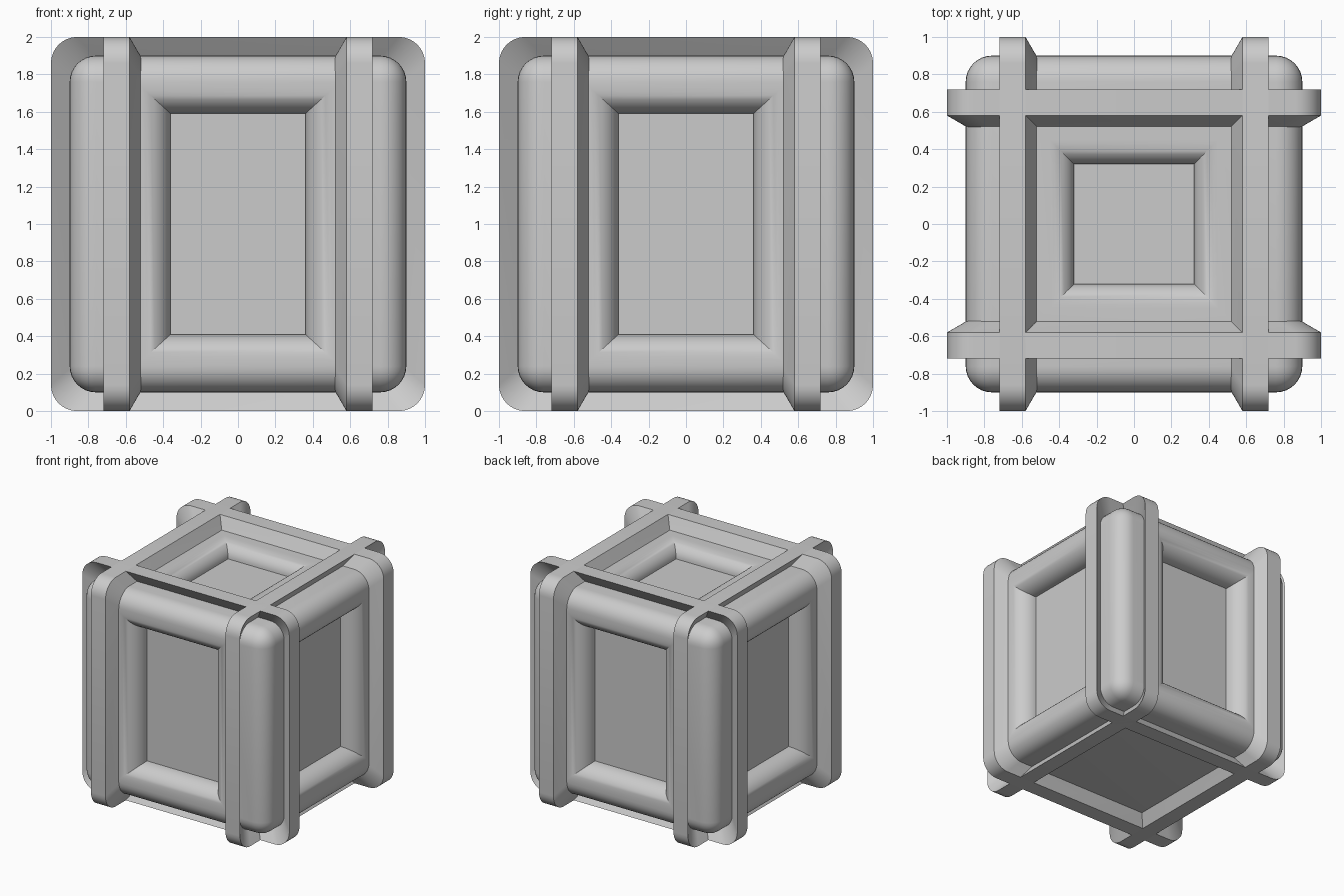
import bpy, bmesh
from math import sin, cos, pi, radians
from mathutils import Vector

if "Cube" in bpy.data.objects:
    bpy.data.objects.remove(bpy.data.objects["Cube"])

CENTRE_Z = 1.0


def finish(name, bm, angle=30):
    bmesh.ops.recalc_face_normals(bm, faces=bm.faces[:])
    mesh = bpy.data.meshes.new(name)
    bm.to_mesh(mesh)
    bm.free()
    obj = bpy.data.objects.new(name, mesh)
    obj.location.z = CENTRE_Z
    bpy.context.collection.objects.link(obj)
    bpy.ops.object.select_all(action='DESELECT')
    obj.select_set(True)
    bpy.context.view_layer.objects.active = obj
    bpy.ops.object.shade_smooth_by_angle(angle=radians(angle))
    return obj


def recess(bm, face, half, roll, depth, steps=10):
    """Replace a flat face by a rounded lip running down to a sunken panel."""
    normal = face.normal.copy()
    loop = list(face.verts)
    signs = [Vector([1 if c > 0 else -1 for c in v.co]) for v in loop]
    level = abs(face.calc_center_median().dot(normal))
    axis = max(range(3), key=lambda i: abs(normal[i]))
    bm.faces.remove(face)
    for k in range(steps + 1):
        t = k / steps * pi / 2
        size = half + roll * (1 - sin(t))
        size[axis] = level - depth * (1 - cos(t))
        new = [bm.verts.new([s[i] * size[i] for i in range(3)]) for s in signs]
        for i in range(4):
            j = (i + 1) % 4
            bm.faces.new((loop[i], loop[j], new[j], new[i]))
        loop = new
    bm.faces.new(loop)


# Rounded body with sunken panels on the four sides and the top
bm = bmesh.new()
bmesh.ops.create_cube(bm, size=1.8)
bmesh.ops.bevel(bm, geom=bm.edges[:], offset=0.14, segments=8,
                profile=0.5, affect='EDGES')
bm.normal_update()
big = [f for f in bm.faces if f.calc_area() > 1]
for f in big:
    if f.normal.z < -0.5:
        continue
    if f.normal.z > 0.5:
        recess(bm, f, Vector((0.32, 0.32, 0)), Vector((0.13, 0.13, 0)), 0.12)
    else:
        recess(bm, f, Vector((0.36, 0.36, 0.59)),
               Vector((0.155, 0.155, 0.14)), 0.16)
finish("crate_body", bm)


def rounded_square(half, radius, steps=8):
    pts = []
    for q, (sx, sy) in enumerate(((1, 1), (-1, 1), (-1, -1), (1, -1))):
        for k in range(steps + 1):
            a = (q + k / steps) * pi / 2
            pts.append((sx * (half - radius) + radius * cos(a),
                        sy * (half - radius) + radius * sin(a)))
    return pts


# Bands around the body, flaring outwards from its centre
def band(name, axis, side):
    bm = bmesh.new()
    path = rounded_square(1.0, 0.14)
    base = 0.885
    section = ((0.58, 1), (0.72, 1), (0.72 * base, base), (0.58 * base, base))
    loops = []
    for offset, scale in section:
        loop = []
        for u, z in path:
            p = (side * offset, u * scale, z * scale)
            if axis == 'y':
                p = (p[1], p[0], p[2])
            loop.append(bm.verts.new(p))
        loops.append(loop)
    n = len(path)
    for i in range(4):
        a, b = loops[i], loops[(i + 1) % 4]
        for j in range(n):
            k = (j + 1) % n
            bm.faces.new((a[j], a[k], b[k], b[j]))
    finish(name, bm)


for axis, side, name in (('x', -1, "left_band"), ('x', 1, "right_band"),
                         ('y', -1, "front_band"), ('y', 1, "back_band")):
    band(name, axis, side)
